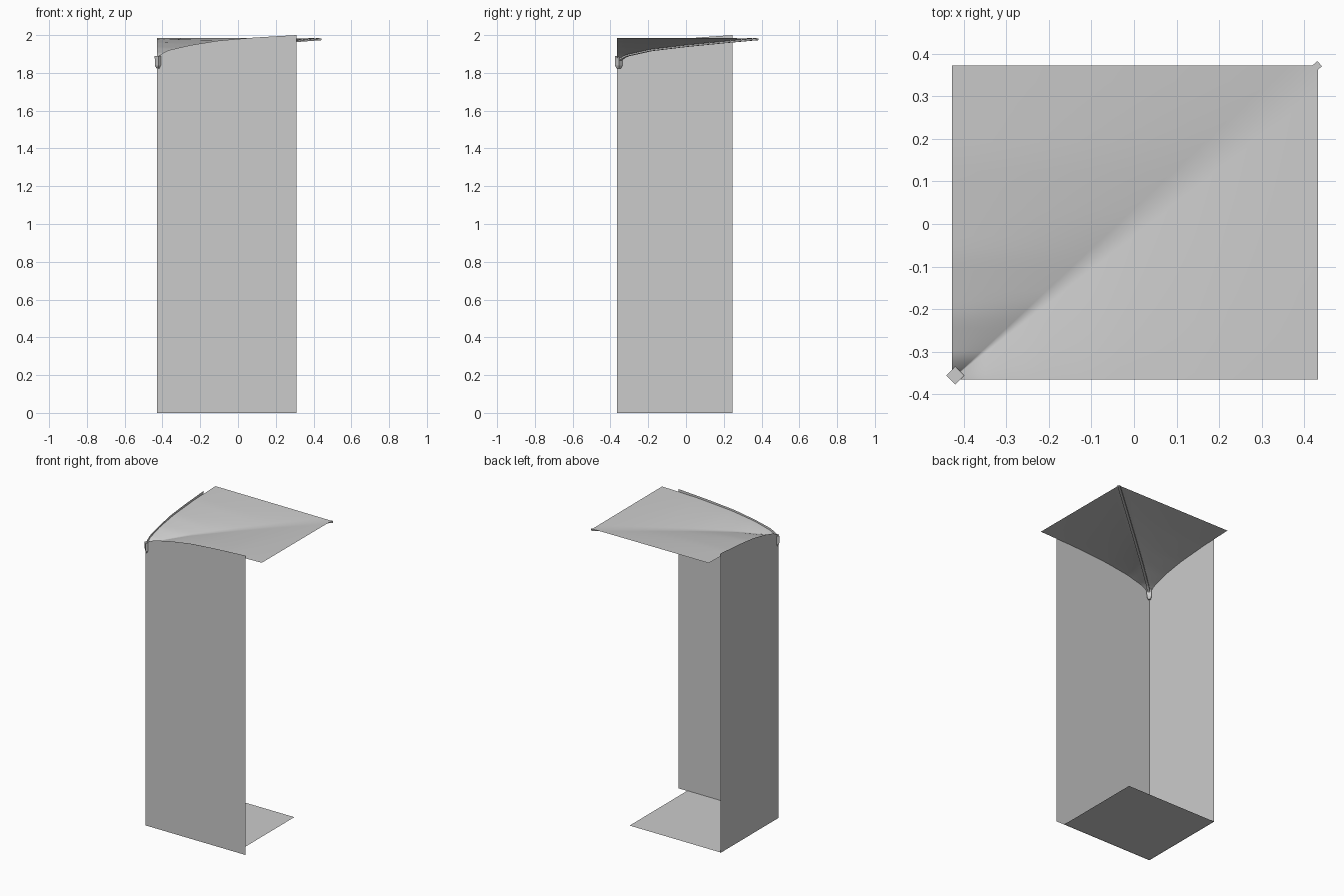
import bpy, bmesh, math
from mathutils import Vector

if "Cube" in bpy.data.objects:
    bpy.data.objects.remove(bpy.data.objects["Cube"])

X0, Y0 = -0.428, -0.365      # inner corner where walls meet
X1, Y1 = 0.432, 0.373        # far corner of canopy
WX, WY = 0.31, 0.245         # wall ends

WALL = [(0, 1.885), (.035, 1.905), (.07, 1.92), (.2, 1.946), (.38, 1.971), (.6, 1.987), (.86, 2.0)]
EDGE = [(0, 1.858), (.03, 1.885), (.07, 1.905), (.2, 1.935), (.4, 1.96), (.7, 1.978), (1, 1.985)]
FOLD = [(0, 1.858), (.03, 1.88), (.07, 1.897), (.24, 1.925), (.5, 1.948), (.75, 1.966), (1, 1.983)]


def curve(pts, s):
    for (a, za), (b, zb) in zip(pts, pts[1:]):
        if s <= b:
            return za + (zb - za) * (s - a) / (b - a)
    return pts[-1][1]


def make(name, verts, faces, smooth=False):
    me = bpy.data.meshes.new(name)
    me.from_pydata(verts, [], faces)
    bm = bmesh.new()
    bm.from_mesh(me)
    bmesh.ops.remove_doubles(bm, verts=bm.verts, dist=1e-5)
    bmesh.ops.recalc_face_normals(bm, faces=bm.faces)
    bm.to_mesh(me)
    bm.free()
    ob = bpy.data.objects.new(name, me)
    bpy.context.collection.objects.link(ob)
    if smooth:
        me.shade_smooth()
    return ob


def grid_faces(rows, cols):
    return [(i * cols + j, i * cols + j + 1, (i + 1) * cols + j + 1, (i + 1) * cols + j)
            for i in range(rows - 1) for j in range(cols - 1)]


def wall(name, along_x):
    n = 32
    length = (WX - X0) if along_x else (WY - Y0)
    bottom, top = [], []
    for i in range(n + 1):
        f = (i / n) ** 1.6
        x, y = (X0 + length * f, Y0) if along_x else (X0, Y0 + length * f)
        bottom.append((x, y, 0))
        top.append((x, y, curve(WALL, f * .86)))
    make(name, bottom + top, grid_faces(2, n + 1))


# Two upright walls with curved top edges
wall("front_wall", True)
wall("side_wall", False)

# Floor sheet
make("floor", [(X0, Y0, 0.002), (0.245, Y0, 0.002), (0.245, WY, 0.002), (X0, WY, 0.002)], [(0, 1, 2, 3)])

# Canopy: fan from the low corner with a diagonal valley
R, C = 32, 25
verts = []
for i in range(R):
    s = (i / (R - 1)) ** 1.6
    for j in range(C):
        t = j / (C - 1) * 2
        u, v = (1, t) if t <= 1 else (2 - t, 1)
        k = (1 - abs(t - 1)) ** 1.4
        z = curve(EDGE, s) * (1 - k) + curve(FOLD, s) * k
        verts.append((X0 + (X1 - X0) * u * s, Y0 + (Y1 - Y0) * v * s, z))
canopy = make("canopy", verts, grid_faces(R, C), True)
if sum(p.normal.z for p in canopy.data.polygons) < 0:
    canopy.data.flip_normals()

# Slim rib under the diagonal valley
along = Vector((X1 - X0, Y1 - Y0, 0)).normalized()
side = Vector((-along.y, along.x, 0)) * 0.008
verts, faces = [], []
N = 30
for i in range(N):
    s = 0.02 + 0.985 * (i / (N - 1)) ** 1.4
    p = Vector((X0 + (X1 - X0) * s, Y0 + (Y1 - Y0) * s, curve(FOLD, s) - 0.001))
    low = p - Vector((0, 0, 0.009))
    verts += [p - side, p + side, low + side, low - side]
for i in range(N - 1):
    for j in range(4):
        k = (j + 1) % 4
        faces.append((i * 4 + j, i * 4 + k, i * 4 + 4 + k, i * 4 + 4 + j))
faces += [(0, 1, 2, 3), tuple(range(4 * N - 4, 4 * N))]
make("diagonal_rib", verts, faces)

# Tapered square drain box at the low corner
verts = []
for z, r in ((1.822, 0.011), (1.838, 0.020), (1.89, 0.021)):
    for a in range(4):
        verts.append((-0.42 + r * math.cos(a * math.pi / 2), -0.356 + r * math.sin(a * math.pi / 2), z))
faces = [(l * 4 + a, l * 4 + (a + 1) % 4, l * 4 + 4 + (a + 1) % 4, l * 4 + 4 + a)
         for l in range(2) for a in range(4)]
make("drain_box", verts, faces + [(0, 1, 2, 3), (8, 9, 10, 11)])
